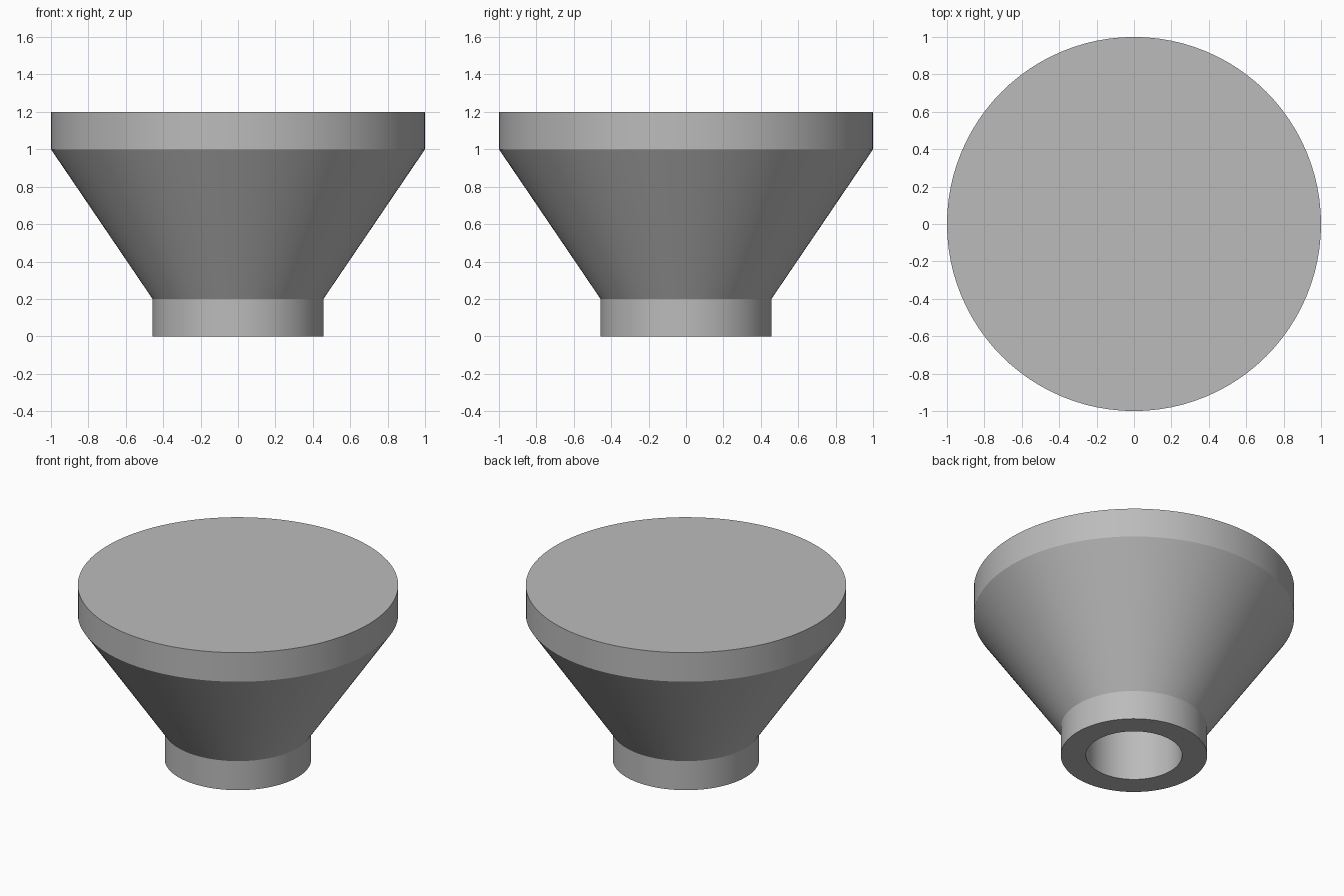
import bpy
import bmesh
import math

cube = bpy.data.objects.get("Cube")
if cube:
    bpy.data.objects.remove(cube, do_unlink=True)

# Single grey material
GREY = (0.5, 0.5, 0.5, 1.0)
mat = bpy.data.materials.new("plain grey")
mat.use_nodes = True
mat.diffuse_color = GREY
mat.node_tree.nodes["Principled BSDF"].inputs["Base Color"].default_value = GREY

SEGMENTS = 96
TOP_RADIUS, NECK_RADIUS, BORE_RADIUS = 1.0, 0.457, 0.3
HEIGHT, RIM_BASE, NECK_TOP, BORE_TOP = 1.2, 1.0, 0.2, 1.0

# Closed profile, from the bore ceiling out around to the top centre
profile = [
    (0, BORE_TOP), (BORE_RADIUS, BORE_TOP), (BORE_RADIUS, 0),
    (NECK_RADIUS, 0), (NECK_RADIUS, NECK_TOP),
    (TOP_RADIUS, RIM_BASE), (TOP_RADIUS, HEIGHT), (0, HEIGHT),
]

# Lathe the profile into a flared foot with a blind bore
bm = bmesh.new()
verts = [bm.verts.new((r, 0, z)) for r, z in profile]
edges = [bm.edges.new(pair) for pair in zip(verts, verts[1:])]
bmesh.ops.spin(bm, geom=verts + edges, cent=(0, 0, 0), axis=(0, 0, 1),
               angle=math.tau, steps=SEGMENTS, use_duplicate=False)
bmesh.ops.remove_doubles(bm, verts=bm.verts, dist=0.0001)
bmesh.ops.recalc_face_normals(bm, faces=bm.faces)

mesh = bpy.data.meshes.new("flared_foot")
bm.to_mesh(mesh)
bm.free()
mesh.materials.append(mat)
foot = bpy.data.objects.new("flared_foot", mesh)
bpy.context.collection.objects.link(foot)

# Smooth round walls, crisp rims
bpy.ops.object.select_all(action="DESELECT")
foot.select_set(True)
bpy.context.view_layer.objects.active = foot
bpy.ops.object.shade_smooth_by_angle(angle=math.radians(25))
